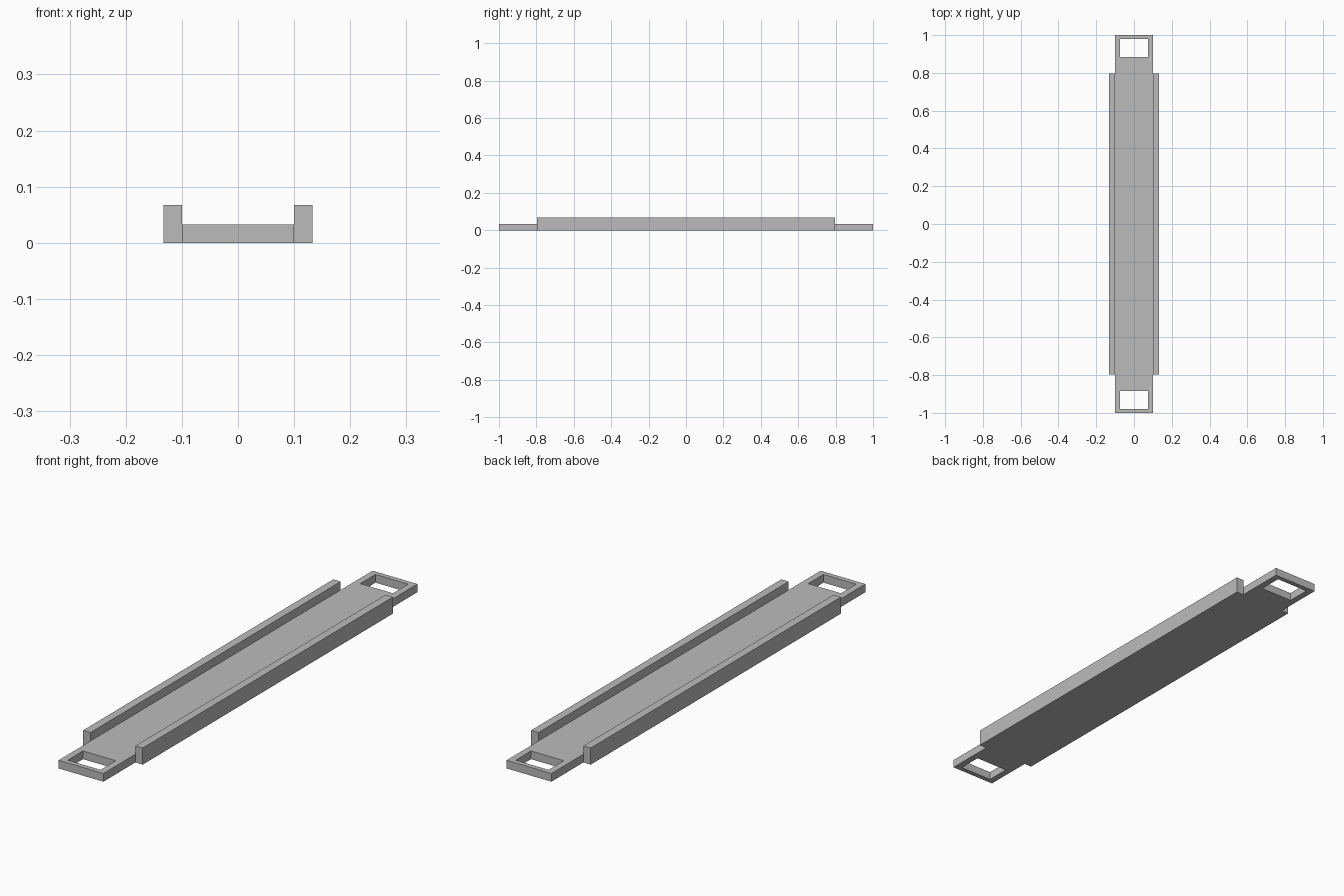
import bpy
import bmesh

cube = bpy.data.objects.get("Cube")
if cube:
    bpy.data.objects.remove(cube, do_unlink=True)

# Shared plain grey material
GREY = (0.5, 0.5, 0.5, 1.0)
grey = bpy.data.materials.new("plain_grey")
grey.use_nodes = True
grey.diffuse_color = GREY
grey.node_tree.nodes["Principled BSDF"].inputs["Base Color"].default_value = GREY

PLATE_HALF, RAIL_OUTER = 0.1, 0.133
PLATE_TOP, RAIL_TOP = 0.033, 0.067
RAIL_END = 0.797
SLOT_HALF, SLOT_INNER, SLOT_OUTER = 0.073, 0.883, 0.98


def extruded_cells(name, xs, ys, height, is_open=lambda x, y: False):
    """Solid of the given height over a grid of cells, leaving open cells out."""
    bm = bmesh.new()
    for x0, x1 in zip(xs, xs[1:]):
        for y0, y1 in zip(ys, ys[1:]):
            if is_open((x0 + x1) / 2, (y0 + y1) / 2):
                continue
            corners = [(x0, y0), (x1, y0), (x1, y1), (x0, y1)]
            bm.faces.new([bm.verts.new((x, y, 0)) for x, y in corners])
    bmesh.ops.remove_doubles(bm, verts=bm.verts[:], dist=1e-5)
    top = bmesh.ops.extrude_face_region(bm, geom=bm.faces[:], use_keep_orig=True)
    verts = [v for v in top["geom"] if isinstance(v, bmesh.types.BMVert)]
    bmesh.ops.translate(bm, verts=verts, vec=(0, 0, height))
    bmesh.ops.recalc_face_normals(bm, faces=bm.faces[:])
    mesh = bpy.data.meshes.new(name)
    bm.to_mesh(mesh)
    bm.free()
    mesh.materials.append(grey)
    obj = bpy.data.objects.new(name, mesh)
    bpy.context.collection.objects.link(obj)
    return obj


# Long base plate with a rectangular slot through each end
extruded_cells(
    "base_plate",
    [-PLATE_HALF, -SLOT_HALF, SLOT_HALF, PLATE_HALF],
    [-1, -SLOT_OUTER, -SLOT_INNER, SLOT_INNER, SLOT_OUTER, 1],
    PLATE_TOP,
    lambda x, y: abs(x) < SLOT_HALF and SLOT_INNER < abs(y) < SLOT_OUTER,
)

# Raised rail along each long side
for name, side in (("left_rail", 1), ("right_rail", -1)):
    xs = sorted((side * PLATE_HALF, side * RAIL_OUTER))
    extruded_cells(name, xs, [-RAIL_END, RAIL_END], RAIL_TOP)
